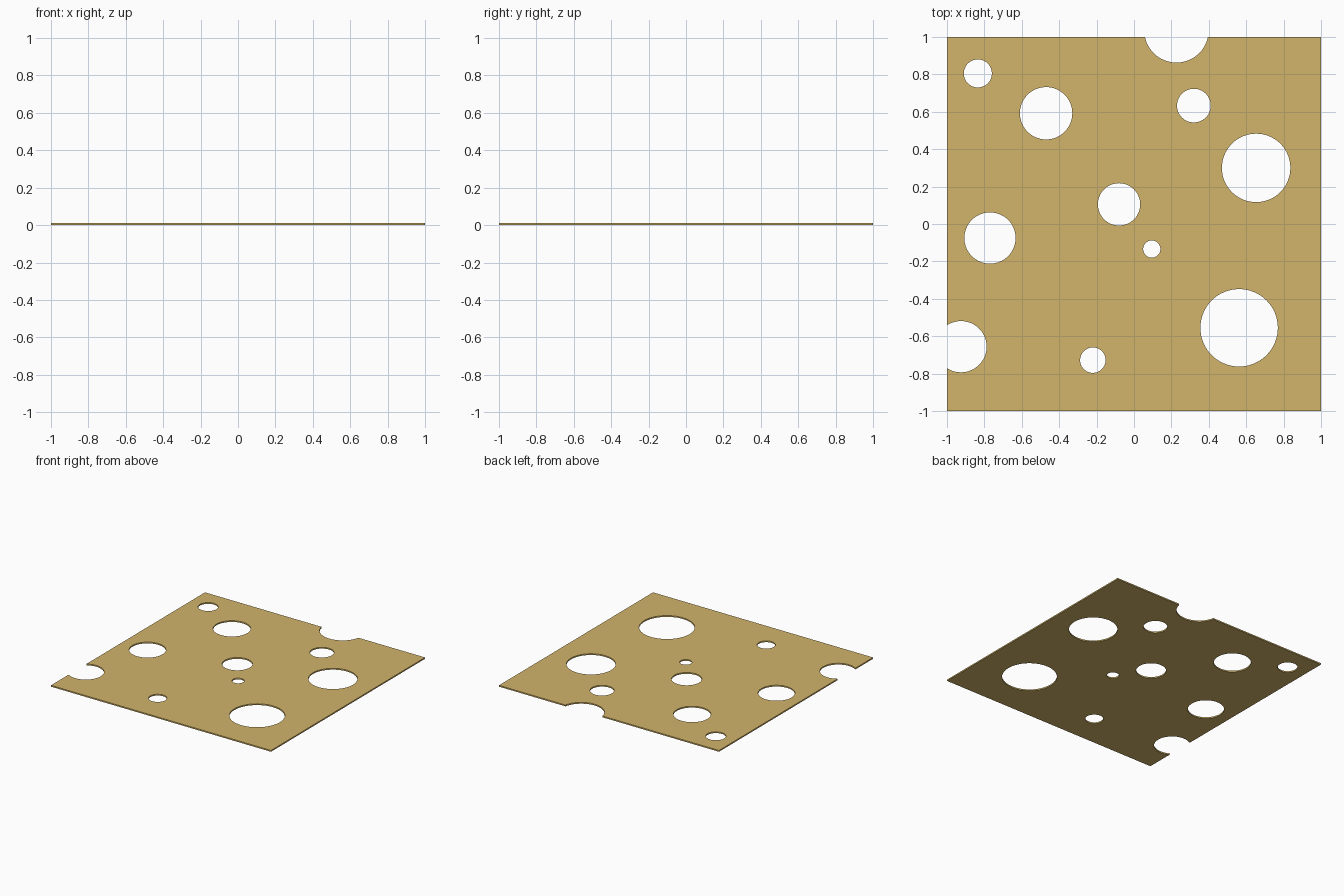
import bpy, bmesh
from mathutils import Matrix

if "Cube" in bpy.data.objects:
    bpy.data.objects.remove(bpy.data.objects["Cube"])

THICK = 0.011

# Round holes: centre x, centre y, radius (two of them break the slice edge)
HOLES = [
    (-0.835, 0.805, 0.075), (-0.47, 0.592, 0.14), (0.32, 0.633, 0.09),
    (0.653, 0.30, 0.183), (-0.08, 0.105, 0.113), (0.095, -0.134, 0.046),
    (-0.77, -0.075, 0.137), (0.562, -0.555, 0.207), (-0.22, -0.728, 0.068),
    (-0.925, -0.656, 0.137), (0.227, 1.035, 0.172),
]


def make_object(name, bm):
    mesh = bpy.data.meshes.new(name)
    bm.to_mesh(mesh)
    bm.free()
    obj = bpy.data.objects.new(name, mesh)
    bpy.context.collection.objects.link(obj)
    return obj


# Thin square slice
bm = bmesh.new()
bmesh.ops.create_cube(bm, size=1, matrix=Matrix.Translation((0, 0, THICK / 2))
                      @ Matrix.Diagonal((2, 2, THICK, 1)))
slab = make_object("cheese_slice", bm)

# All hole cutters in one helper mesh
bm = bmesh.new()
for x, y, r in HOLES:
    bmesh.ops.create_cone(bm, cap_ends=True, segments=64, radius1=r, radius2=r,
                          depth=0.2, matrix=Matrix.Translation((x, y, 0)))
cutter = make_object("hole_cutter", bm)
cutter.hide_render = True

# Cut the holes and drop the helper
mod = slab.modifiers.new("holes", 'BOOLEAN')
mod.operation = 'DIFFERENCE'
mod.solver = 'EXACT'
mod.object = cutter
bpy.context.view_layer.objects.active = slab
slab.select_set(True)
cutter.select_set(False)
bpy.ops.object.modifier_apply(modifier=mod.name)
bpy.data.objects.remove(cutter, do_unlink=True)

# Single cheese colour
mat = bpy.data.materials.new("cheese_yellow")
mat.diffuse_color = (0.645, 0.462, 0.147, 1)
mat.use_nodes = True
mat.node_tree.nodes["Principled BSDF"].inputs["Base Color"].default_value = mat.diffuse_color
slab.data.materials.clear()
slab.data.materials.append(mat)
for p in slab.data.polygons:
    p.material_index = 0
bpy.ops.object.shade_smooth_by_angle()
